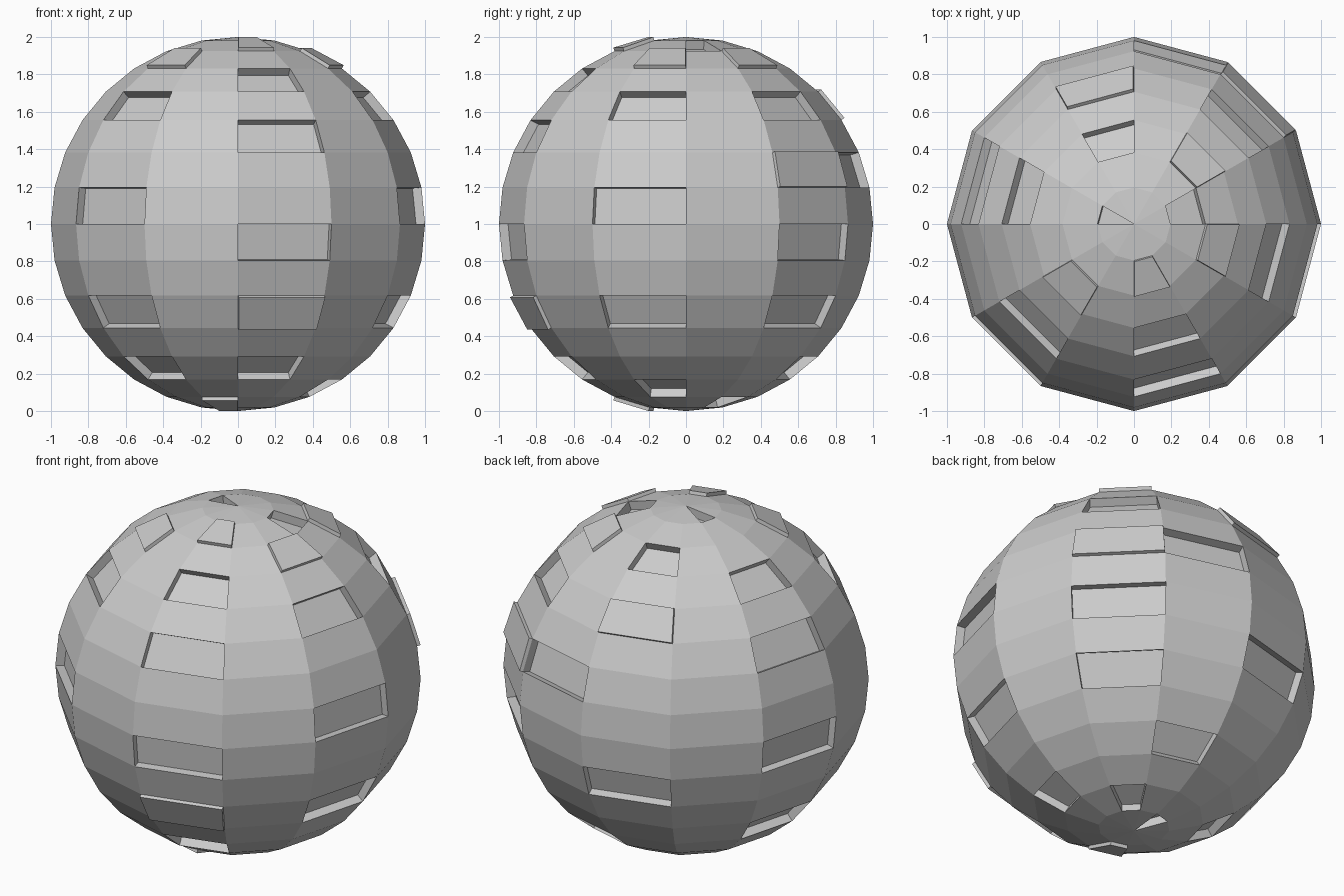
import bpy, bmesh, math

if "Cube" in bpy.data.objects:
    bpy.data.objects.remove(bpy.data.objects["Cube"])

SEGMENTS, RINGS = 12, 16
IN, OUT = -0.05, 0.02

# Panels per 30 degree column (counted from +x): rows counted from the top
SUNKEN = {0: [1], 1: [4, 8, 10, 14], 2: [6, 12], 3: [2, 9, 15],
          5: [0, 3, 5, 8, 11, 13], 7: [4, 7, 10, 12],
          9: [3, 5, 8, 12], 11: [4, 7, 10, 13]}
RAISED = {1: [2, 6], 3: [4], 7: [2], 8: [14], 9: [1, 10], 11: [2]}

# Low-poly ball
bm = bmesh.new()
bmesh.ops.create_uvsphere(bm, u_segments=SEGMENTS, v_segments=RINGS, radius=1)


def cell(face):
    """Column and row of a face on the ball."""
    c = face.calc_center_median()
    azimuth = math.atan2(c.y, c.x) % math.tau
    polar = math.acos(c.normalized().z)
    return int(azimuth / math.tau * SEGMENTS), int(polar / math.pi * RINGS)


def push(faces, depth):
    """Extrude each face on its own along its normal."""
    result = bmesh.ops.extrude_discrete_faces(bm, faces=faces)
    for face in result["faces"]:
        face.normal_update()
        bmesh.ops.translate(bm, verts=face.verts, vec=face.normal * depth)


# Sunken and raised panels
bm.normal_update()
cells = {f: cell(f) for f in bm.faces}
sunken = [f for f, (c, r) in cells.items() if r in SUNKEN.get(c, [])]
raised = [f for f, (c, r) in cells.items() if r in RAISED.get(c, [])]
push(sunken, IN)
push(raised, OUT)
bm.normal_update()

mesh = bpy.data.meshes.new("panelled_ball")
bm.to_mesh(mesh)
bm.free()
ball = bpy.data.objects.new("panelled_ball", mesh)
bpy.context.collection.objects.link(ball)

# Stand the ball on the ground
for v in mesh.vertices:
    v.co.z += 1
